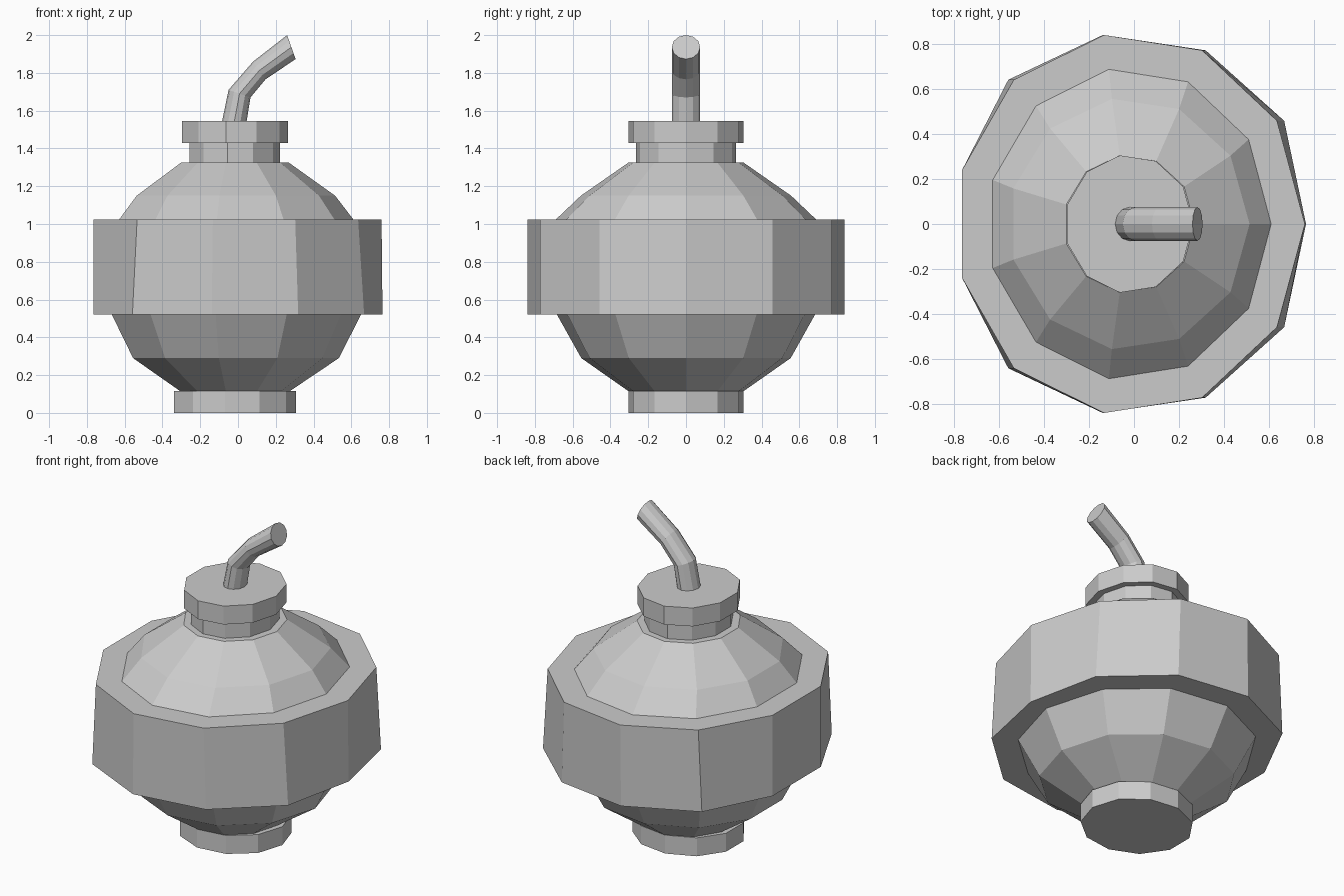
import bpy, bmesh, math
from mathutils import Vector

if "Cube" in bpy.data.objects:
    bpy.data.objects.remove(bpy.data.objects["Cube"])

SIDES = 11
CX = -0.022


def ring(z, rx, ry, limit=9.0):
    pts = []
    for i in range(SIDES):
        a = 2 * math.pi * i / SIDES
        x = CX + rx * math.cos(a)
        pts.append(Vector((max(-limit, min(limit, x)), ry * math.sin(a), z)))
    return pts


def loft(name, rings, cap_start=False, cap_end=False):
    bm = bmesh.new()
    rows = [[bm.verts.new(p) for p in r] for r in rings]
    n = len(rows[0])
    for a, b in zip(rows, rows[1:]):
        for i in range(n):
            j = (i + 1) % n
            bm.faces.new((a[i], a[j], b[j], b[i]))
    if cap_start:
        bm.faces.new(rows[0][::-1])
    if cap_end:
        bm.faces.new(rows[-1])
    me = bpy.data.meshes.new(name)
    bm.to_mesh(me)
    bm.free()
    ob = bpy.data.objects.new(name, me)
    bpy.context.collection.objects.link(ob)
    return ob


# Shared seams between parts
bowl_bottom = ring(0.115, 0.296, 0.308)
bowl_top = ring(0.52, 0.673, 0.69)
dome_bottom = ring(1.025, 0.632, 0.695)
dome_top = ring(1.325, 0.291, 0.308)

# Foot under the bowl
loft("foot", [ring(0, 0.329, 0.308), ring(0.115, 0.329, 0.308), bowl_bottom],
     cap_start=True)

# Lower bowl
loft("lower_bowl", [bowl_bottom, ring(0.29, 0.556, 0.56), bowl_top])

# Wide band, its ends flattened in x
loft("band", [bowl_top, ring(0.52, 0.82, 0.849, 0.765),
              ring(1.025, 0.782, 0.849, 0.765), dome_bottom])

# Upper dome
loft("upper_dome", [dome_bottom, ring(1.15, 0.536, 0.562), dome_top])

# Neck and cap
loft("neck", [dome_top, ring(1.325, 0.245, 0.268), ring(1.43, 0.245, 0.268)])
loft("cap", [ring(1.43, 0.245, 0.268), ring(1.43, 0.286, 0.308),
             ring(1.545, 0.286, 0.308)], cap_end=True)

# Bent fuse: left and right outline points (x, z) at every bend
bends = [((-0.085, 1.54), (0.045, 1.54)),
         ((-0.05, 1.71), (0.066, 1.67)),
         ((0.08, 1.86), (0.146, 1.766)),
         ((0.26, 2.0), (0.305, 1.873))]
fuse_rings = []
for (lx, lz), (rx, rz) in bends:
    mid = Vector(((lx + rx) / 2, 0, (lz + rz) / 2))
    half = Vector(((rx - lx) / 2, 0, (rz - lz) / 2))
    fuse_rings.append([mid + half * math.cos(t) + Vector((0, 0.075, 0)) * math.sin(t)
                       for t in (2 * math.pi * i / 12 for i in range(12))])
loft("fuse", fuse_rings, cap_end=True)
